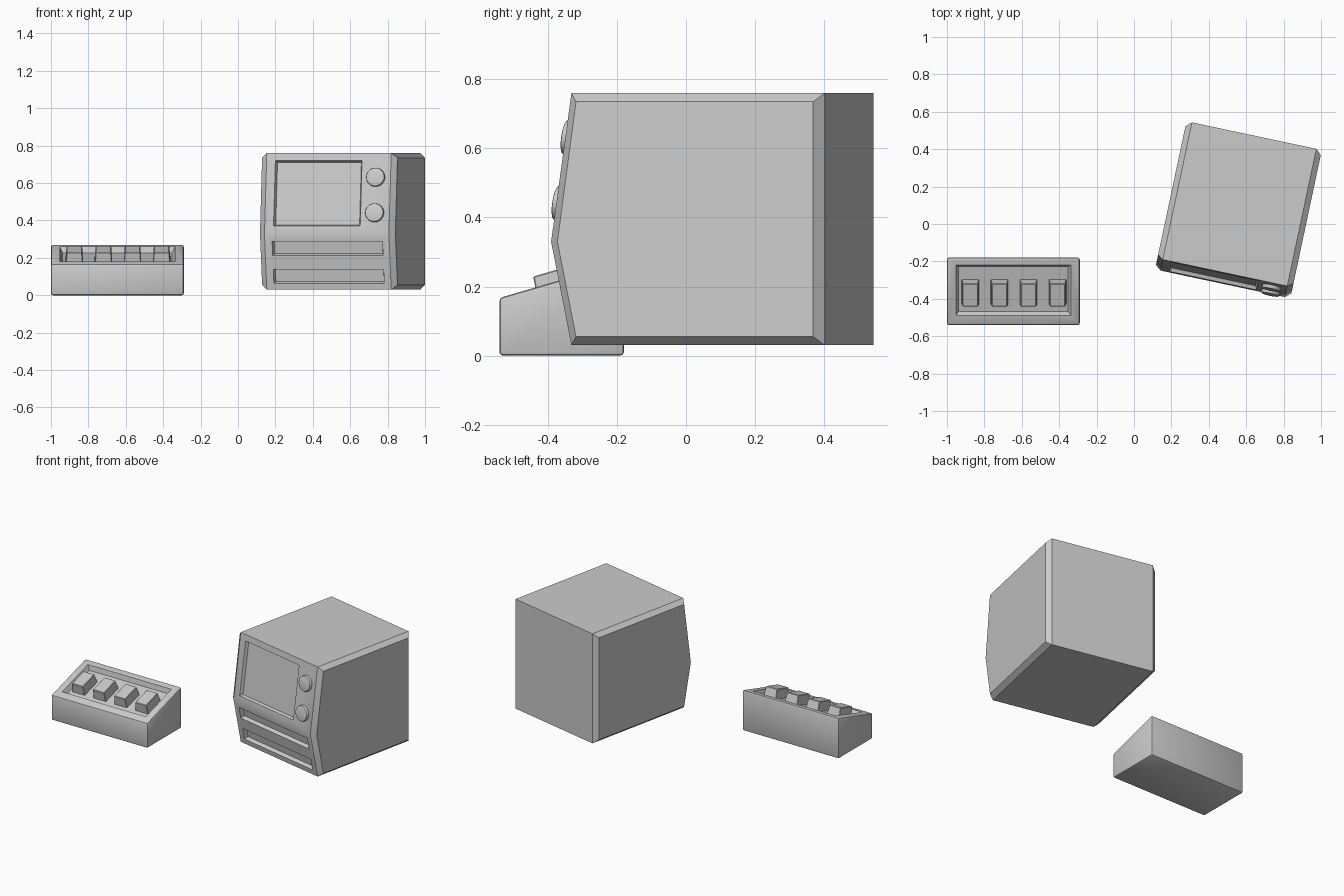
import bpy, bmesh
from math import atan2, sin, radians
from mathutils import Matrix, Vector

if "Cube" in bpy.data.objects:
    bpy.data.objects.remove(bpy.data.objects["Cube"])


def loft(name, rings, matrix=Matrix()):
    """Skin a stack of equal-length rings and cap both ends."""
    bm = bmesh.new()
    loops = [[bm.verts.new(matrix @ Vector(p)) for p in ring] for ring in rings]
    n = len(loops[0])
    for a, b in zip(loops, loops[1:]):
        for i in range(n):
            j = (i + 1) % n
            bm.faces.new((a[i], a[j], b[j], b[i]))
    bm.faces.new(loops[0])
    bm.faces.new(loops[-1])
    bmesh.ops.recalc_face_normals(bm, faces=bm.faces)
    me = bpy.data.meshes.new(name)
    bm.to_mesh(me)
    bm.free()
    ob = bpy.data.objects.new(name, me)
    bpy.context.collection.objects.link(ob)
    return ob


def tapered(name, matrix, x0, x1, y0, y1, z0, z1, low_inset=0, high_inset=0):
    """Block on a panel frame, its lower and upper outlines inset."""
    def ring(z, d):
        return [(x0 + d, y0 + d, z), (x1 - d, y0 + d, z),
                (x1 - d, y1 - d, z), (x0 + d, y1 - d, z)]
    return loft(name, [ring(z0, low_inset), ring(z1, high_inset)], matrix)


def apply(ob, kind, **settings):
    mod = ob.modifiers.new(kind, kind)
    for key, value in settings.items():
        setattr(mod, key, value)
    bpy.context.view_layer.objects.active = ob
    bpy.ops.object.modifier_apply(modifier=mod.name)


def recess(ob, matrix, x0, x1, y0, y1, depth, taper):
    # cutter carries on above the surface with the same wall slope
    cutter = tapered("recess_cutter", matrix, x0 - taper, x1 + taper,
                     y0 - taper, y1 + taper, -depth, depth, 2 * taper, 0)
    cutter.hide_render = True
    apply(ob, 'BOOLEAN', object=cutter, operation='DIFFERENCE', solver='EXACT')
    bpy.data.objects.remove(cutter)


def smooth(ob, angle=30):
    bpy.ops.object.select_all(action='DESELECT')
    ob.select_set(True)
    bpy.context.view_layer.objects.active = ob
    bpy.ops.object.shade_smooth_by_angle(angle=radians(angle))


# Monitor housing: side profile with a bent front, chamfered cheeks
outer = [(0, .03), (-.75, .03), (-.81, .33), (-.75, .76), (0, .76)]
inner = [(-.028, .055), (-.73, .055), (-.785, .33), (-.73, .735), (-.028, .735)]
place = Matrix.Translation((.6425, .4725, 0)) @ Matrix.Rotation(radians(-12), 4, 'Z')
housing = loft("monitor_housing",
               [[(x, y, z) for y, z in prof] for x, prof in
                ((-.37, inner), (-.34, outer), (.34, outer), (.37, inner))], place)

# Frames lying on the upper and lower front panels, origin on the bend
up_tilt, low_tilt = atan2(.43, .06), atan2(.30, -.06)
bend = place @ Matrix.Translation((0, -.81, .33))
upper = bend @ Matrix.Rotation(up_tilt, 4, 'X')
lower = bend @ Matrix.Rotation(low_tilt, 4, 'X')

# Screen and two slots
recess(housing, upper, -.292, .182, .04 / sin(up_tilt), .39 / sin(up_tilt), .02, .008)
for z0, z1 in ((.213, .288), (.064, .139)):
    recess(housing, lower, -.30, .303, (z0 - .33) / sin(low_tilt),
           (z1 - .33) / sin(low_tilt), .025, .006)
smooth(housing, 20)

# Knobs
for i, z in enumerate((.63, .44)):
    bpy.ops.mesh.primitive_cylinder_add(vertices=32, radius=.05, depth=.04)
    knob = bpy.context.object
    knob.name = f"knob_{i + 1}"
    knob.matrix_world = upper @ Matrix.Translation((.26, (z - .33) / sin(up_tilt), 0))
    apply(knob, 'BEVEL', width=.006, segments=2)
    smooth(knob)

# Keypad case: wedge with softened edges
wedge = [(-.54, 0), (-.18, 0), (-.18, .272), (-.54, .167)]
case = loft("keypad_case", [[(x, y, z) for y, z in wedge] for x in (-1, -.29)])
apply(case, 'BEVEL', width=.01, segments=2)
deck = Matrix.Translation((-.645, -.54, .167)) @ Matrix.Rotation(atan2(.105, .36), 4, 'X')
recess(case, deck, -.308, .308, .052, .333, .03, .015)
smooth(case)

# Keys
for i in range(4):
    x = -.23 + i * .1555
    key = tapered(f"key_{i + 1}", deck, x - .047, x + .047, .105, .245,
                  -.035, .032, 0, .006)
    apply(key, 'BEVEL', width=.003, segments=1)
